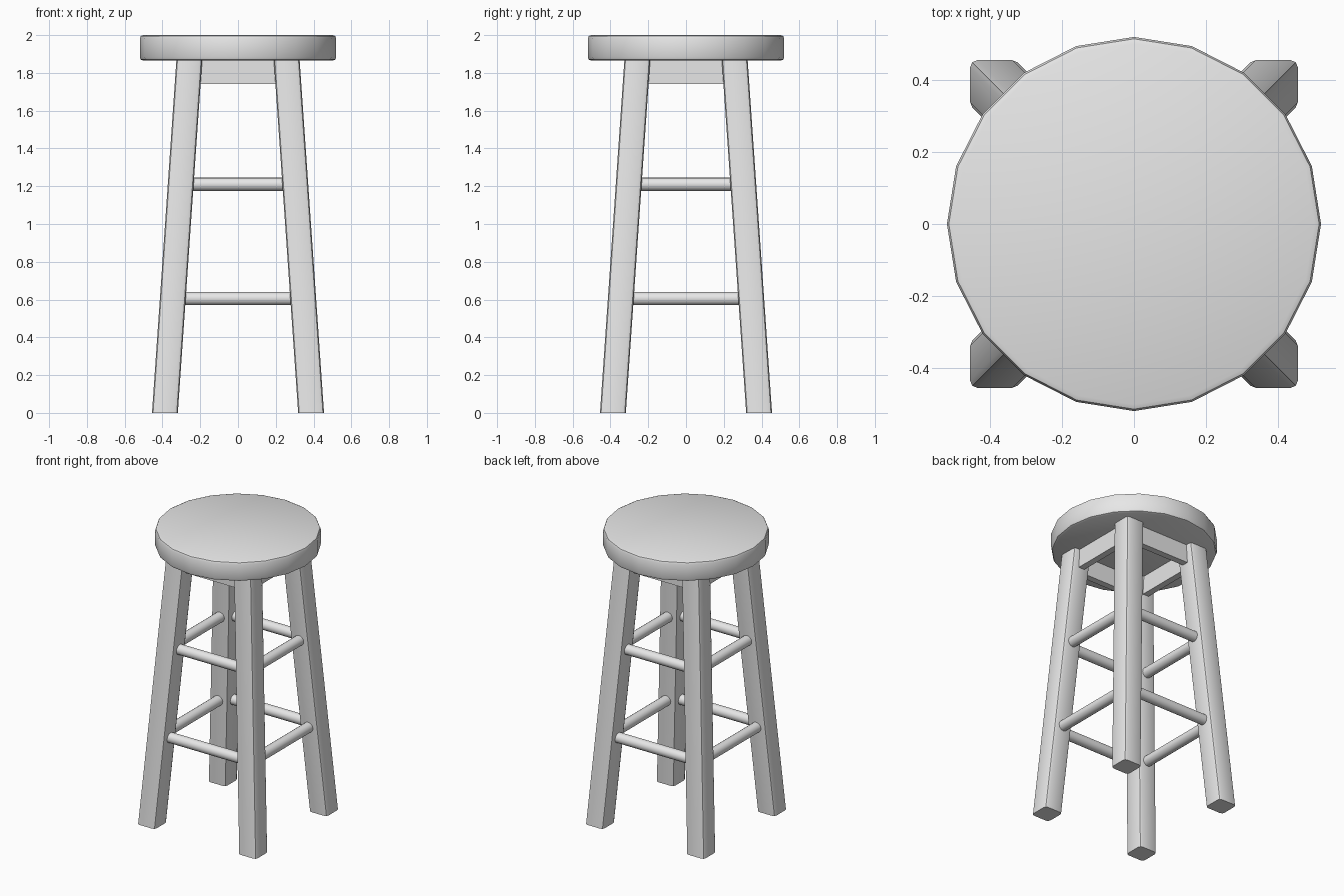
import bpy, bmesh, math
from mathutils import Matrix

if "Cube" in bpy.data.objects:
    bpy.data.objects.remove(bpy.data.objects["Cube"], do_unlink=True)

GREY = (0.8, 0.8, 0.8, 1.0)
grey = bpy.data.materials.new("light_grey")
grey.use_nodes = True
grey.diffuse_color = GREY
grey.node_tree.nodes["Principled BSDF"].inputs["Base Color"].default_value = GREY

SEAT_BOTTOM, SEAT_TOP = 1.865, 2.0
FOOT, LEG_TOP, LEG_WIDTH = 0.387, 0.258, 0.137   # leg centre offsets and width


def leg_centre(z):
    return FOOT + (LEG_TOP - FOOT) * z / SEAT_BOTTOM


def finish(bm, name):
    mesh = bpy.data.meshes.new(name)
    bmesh.ops.recalc_face_normals(bm, faces=bm.faces)
    bm.to_mesh(mesh)
    bm.free()
    mesh.materials.append(grey)
    obj = bpy.data.objects.new(name, mesh)
    bpy.context.collection.objects.link(obj)
    bpy.ops.object.select_all(action="DESELECT")
    obj.select_set(True)
    bpy.context.view_layer.objects.active = obj
    bpy.ops.object.shade_smooth_by_angle(angle=math.radians(40))
    return obj


def box(size, centre):
    bm = bmesh.new()
    bmesh.ops.create_cube(bm, size=1, matrix=Matrix.Translation(centre) @ Matrix.Diagonal((*size, 1)))
    return bm


def bevel(bm, edges, width):
    bmesh.ops.bevel(bm, geom=edges, offset=width, segments=2, profile=0.5, affect="EDGES")


# Seat: twenty-sided disc with softened rims
bm = bmesh.new()
bmesh.ops.create_cone(bm, cap_ends=True, segments=20, radius1=0.52, radius2=0.52,
                      depth=SEAT_TOP - SEAT_BOTTOM,
                      matrix=Matrix.Translation((0, 0, (SEAT_TOP + SEAT_BOTTOM) / 2))
                      @ Matrix.Rotation(math.pi / 2, 4, "Z"))
rims = [e for e in bm.edges if abs(e.verts[0].co.z - e.verts[1].co.z) < 0.001]
bevel(bm, rims, 0.018)
finish(bm, "seat")

# Legs: square posts with softened corners, leaning inwards
for y_name, sy in (("front", -1), ("back", 1)):
    for x_name, sx in (("right", -1), ("left", 1)):
        bm = box((LEG_WIDTH, LEG_WIDTH, SEAT_BOTTOM), (0, 0, SEAT_BOTTOM / 2))
        corners = [e for e in bm.edges if abs(e.verts[0].co.z - e.verts[1].co.z) > 0.1]
        bevel(bm, corners, 0.02)
        for v in bm.verts:
            v.co.x += sx * leg_centre(v.co.z)
            v.co.y += sy * leg_centre(v.co.z)
        finish(bm, f"{y_name}_{x_name}_leg")

# Aprons and rungs, repeated on all four sides
for side, name in enumerate(("front", "left", "back", "right")):
    turn = Matrix.Rotation(side * math.pi / 2, 4, "Z")

    bm = box((0.44, 0.045, 0.125), (0, -leg_centre(1.8), 1.8025))
    bm.transform(turn)
    finish(bm, f"{name}_apron")

    for level, z in (("lower", 0.605), ("upper", 1.21)):
        offset = leg_centre(z)
        bm = bmesh.new()
        bmesh.ops.create_cone(bm, cap_ends=True, segments=16, radius1=0.035, radius2=0.035,
                              depth=2 * offset - LEG_WIDTH + 0.03,
                              matrix=turn @ Matrix.Translation((0, -offset, z))
                              @ Matrix.Rotation(math.pi / 2, 4, "Y"))
        finish(bm, f"{name}_{level}_rung")
